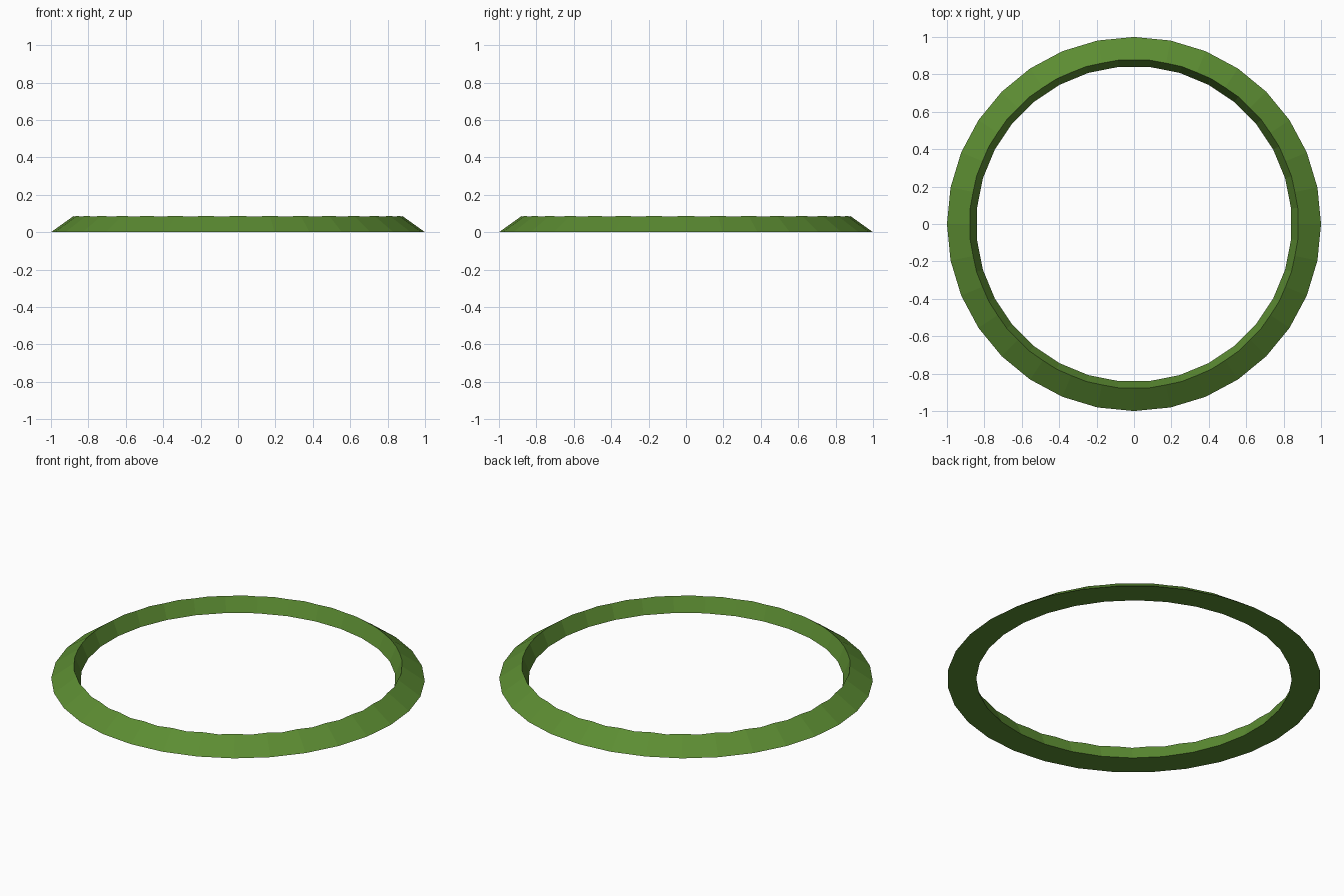
import bpy, bmesh
from math import pi, sin, cos

if "Cube" in bpy.data.objects:
    bpy.data.objects.remove(bpy.data.objects["Cube"])

SIDES = 32
STEP = 2 * pi / SIDES

mat = bpy.data.materials.new("green")
mat.diffuse_color = (0.107, 0.264, 0.032, 1)
mat.use_nodes = True
mat.node_tree.nodes["Principled BSDF"].inputs["Base Color"].default_value = mat.diffuse_color

bm = bmesh.new()


def point(r, step, z):
    a = step * STEP
    return bm.verts.new((r * cos(a), r * sin(a), z))


# Outer rim, inner rim turned by half a step, and the zigzag ridge where both slopes meet
outer = [point(1.0, k, 0) for k in range(SIDES)]
inner = [point(0.844, k + 0.5, 0) for k in range(SIDES)]
ridge = [point(0.8797, i / 2, 0.083) if i % 2 else point(0.877, i / 2, 0.088)
         for i in range(2 * SIDES)]

for k in range(SIDES):
    n = (k + 1) % SIDES
    r = [ridge[(2 * k + i) % (2 * SIDES)] for i in range(4)]
    bm.faces.new((outer[k], outer[n], r[2], r[1], r[0]))   # outer slope
    bm.faces.new((inner[n], inner[k], r[1], r[2], r[3]))   # inner slope
    bm.faces.new((outer[n], outer[k], inner[k]))           # underside
    bm.faces.new((outer[n], inner[k], inner[n]))

bmesh.ops.recalc_face_normals(bm, faces=bm.faces)
mesh = bpy.data.meshes.new("bevelled_ring")
bm.to_mesh(mesh)
bm.free()
mesh.materials.append(mat)
ring = bpy.data.objects.new("bevelled_ring", mesh)
bpy.context.collection.objects.link(ring)
